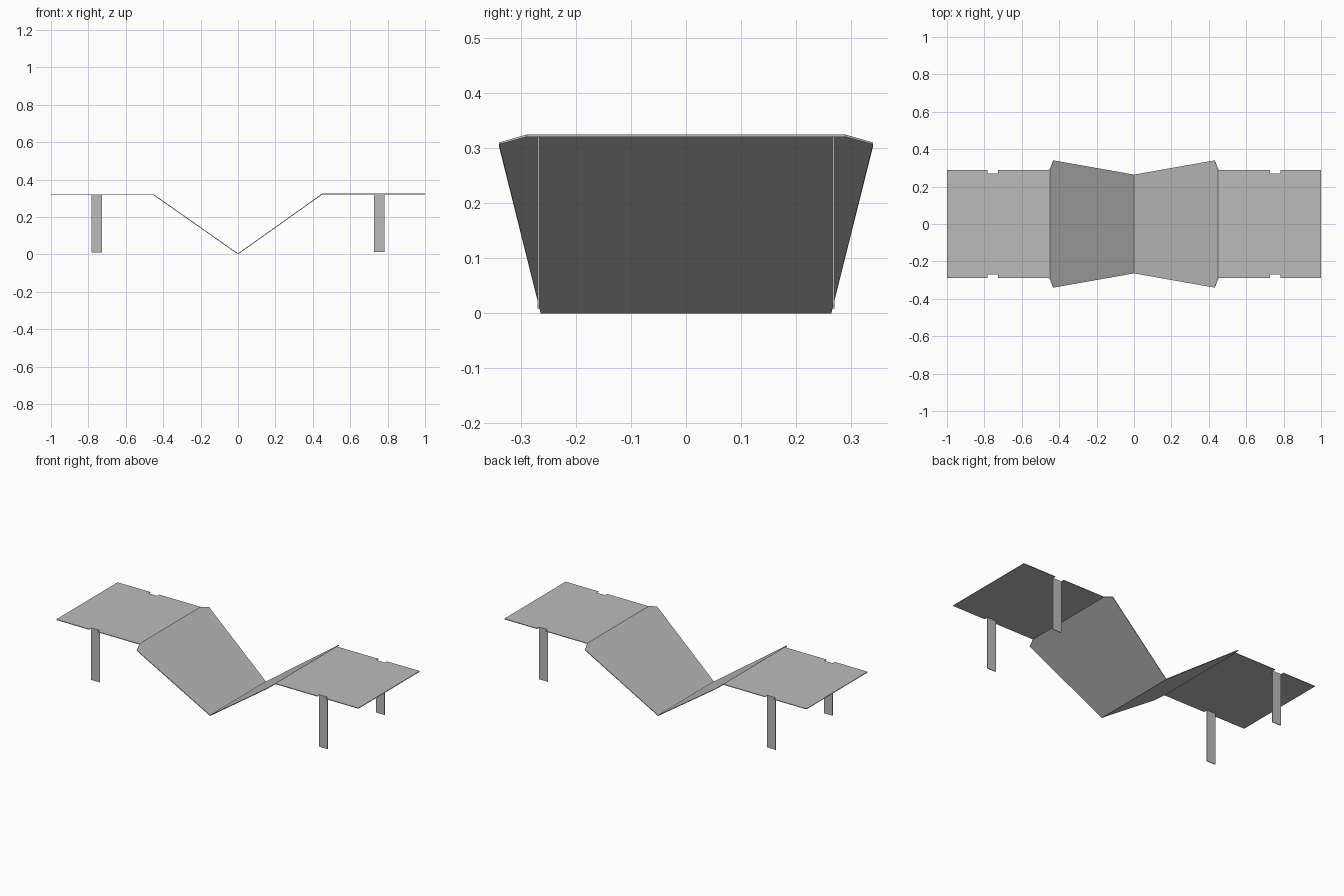
import bpy
import bmesh

cube = bpy.data.objects.get("Cube")
if cube:
    bpy.data.objects.remove(cube, do_unlink=True)

THICK = 0.004
TOP = {-1: 0.321, 1: 0.325}   # deck height at each end
FOLD = 0.45                   # where the deck bends down
VALLEY = 0.005                # upper surface of the bottom fold
TAB = (0.726, 0.783)          # x range of each folded leg
INNER = 0.27                  # depth of the leg notch

grey = bpy.data.materials.new("plain grey")
grey.use_nodes = True
colour = (0.5, 0.5, 0.5, 1)
grey.diffuse_color = colour
grey.node_tree.nodes["Principled BSDF"].inputs["Base Color"].default_value = colour


def finish(bm, name, offset):
    """Turn the flat sheet into an object with the sheet thickness."""
    bmesh.ops.remove_doubles(bm, verts=bm.verts, dist=0.0005)
    mesh = bpy.data.meshes.new(name)
    bm.to_mesh(mesh)
    bm.free()
    mesh.materials.append(grey)
    ob = bpy.data.objects.new(name, mesh)
    bpy.context.collection.objects.link(ob)
    mod = ob.modifiers.new("thickness", 'SOLIDIFY')
    mod.thickness = THICK
    mod.offset = offset
    mod.use_even_offset = True
    return ob


def panel(bm, edge, height):
    """Face mirrored across y from one long edge of (x, half width)."""
    pts = [(x, y) for x, y in edge] + [(x, -y) for x, y in reversed(edge)]
    face = bm.faces.new([bm.verts.new((x, y, height(x))) for x, y in pts])
    face.normal_update()
    if face.normal.z < 0:
        face.normal_flip()


# Folded deck: two flared slopes and two notched level ends
bm = bmesh.new()
for side, top in TOP.items():
    slope = [(0, 0.264), (0.43, 0.34), (FOLD, 0.29)]
    level = [(FOLD, 0.29), (TAB[0], 0.29), (TAB[0], INNER),
             (TAB[1], INNER), (TAB[1], 0.29), (1, 0.29)]
    panel(bm, [(side * x, y) for x, y in slope],
          lambda x: VALLEY + (top - VALLEY) * abs(x) / FOLD)
    panel(bm, [(side * x, y) for x, y in level], lambda x: top)
finish(bm, "folded_deck", -1)

# Legs: strips bent down from the notches
for side, top in TOP.items():
    for front in (-1, 1):
        bm = bmesh.new()
        y = front * (INNER - THICK / 2)
        low = top - 0.312
        bm.faces.new([bm.verts.new((side * x, y, z)) for x, z in
                      ((TAB[0], low), (TAB[1], low),
                       (TAB[1], top - THICK / 2), (TAB[0], top - THICK / 2))])
        name = ("front" if front < 0 else "back") + ("_left" if side > 0 else "_right")
        finish(bm, name + "_leg", 0)
